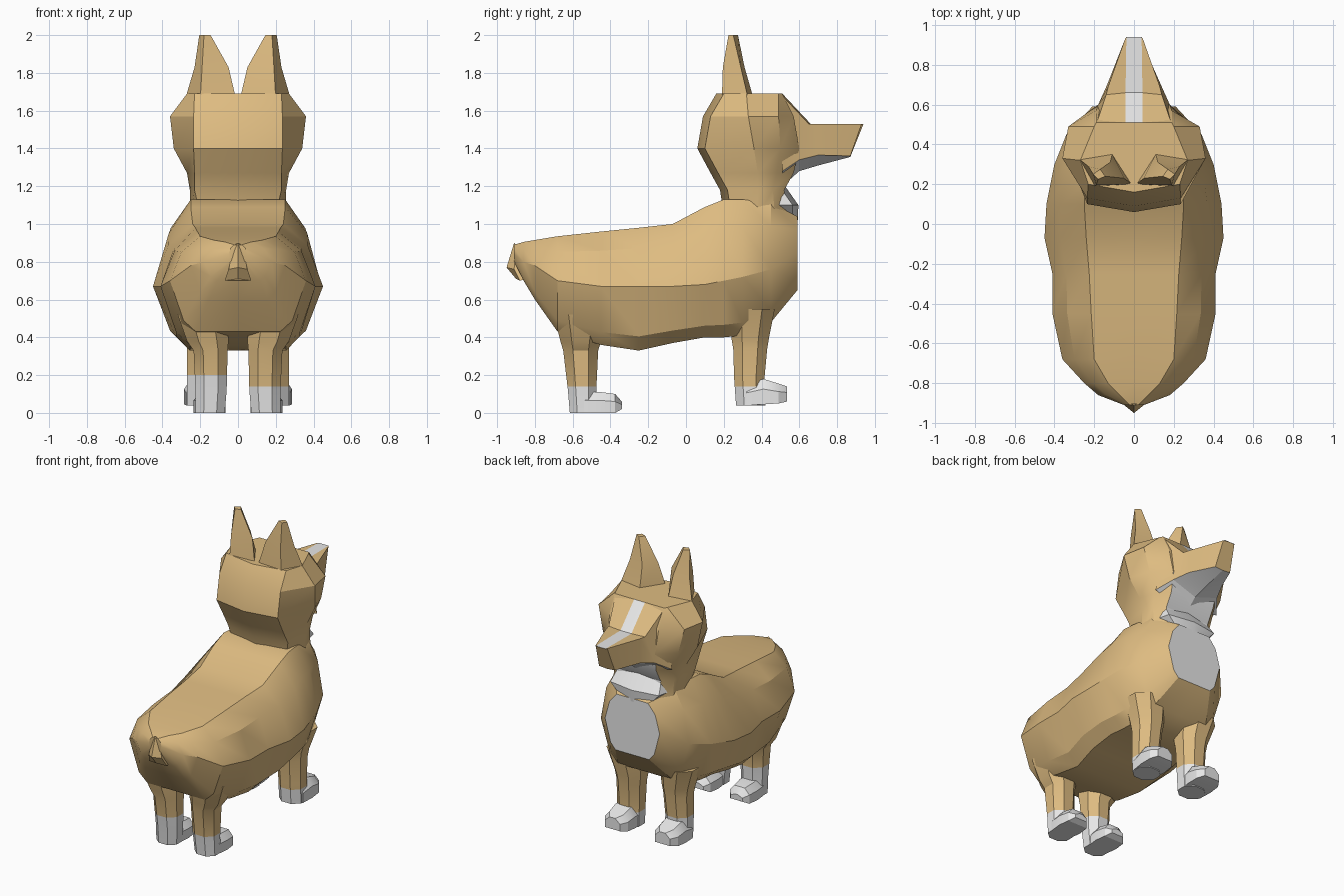
import bpy, bmesh, math
from mathutils import Vector

if "Cube" in bpy.data.objects:
    bpy.data.objects.remove(bpy.data.objects["Cube"])


def material(name, rgb):
    m = bpy.data.materials.new(name)
    m.diffuse_color = (*rgb, 1)
    m.use_nodes = True
    m.node_tree.nodes["Principled BSDF"].inputs["Base Color"].default_value = m.diffuse_color
    return m


TAN = material("tan fur", (0.73, 0.50, 0.22))
WHITE = material("white fur", (0.80, 0.80, 0.80))


def loft(name, rings, white=None, angle=28):
    """Skin closed rings of points, cap both ends; white(center, normal) picks the colour."""
    bm = bmesh.new()
    loops = [[bm.verts.new(p) for p in r] for r in rings]
    n = len(loops[0])
    for a, b in zip(loops, loops[1:]):
        for i in range(n):
            j = (i + 1) % n
            bm.faces.new((a[i], a[j], b[j], b[i]))
    bm.faces.new(loops[0])
    bm.faces.new(loops[-1])
    bmesh.ops.recalc_face_normals(bm, faces=bm.faces)
    bm.normal_update()
    if white:
        for f in bm.faces:
            f.material_index = int(white(f.calc_center_median(), f.normal))
    me = bpy.data.meshes.new(name)
    bm.to_mesh(me)
    bm.free()
    me.materials.append(TAN)
    me.materials.append(WHITE)
    ob = bpy.data.objects.new(name, me)
    bpy.context.collection.objects.link(ob)
    bpy.ops.object.select_all(action='DESELECT')
    bpy.context.view_layer.objects.active = ob
    ob.select_set(True)
    bpy.ops.object.shade_smooth_by_angle(angle=math.radians(angle))
    return ob


def mirrored(half):
    """Close a half outline that starts and ends on x = 0."""
    return half + [(-x, y, z) for x, y, z in half[-2:0:-1]]


# Body: sections along y (y, top, middle, bottom, back half width, half width)
body = [
    (-.91, .89, .84, .80, .02, .05), (-.86, .905, .80, .70, .07, .18),
    (-.80, .915, .78, .60, .13, .25), (-.68, .935, .70, .43, .20, .36),
    (-.45, .96, .67, .36, .215, .41), (-.25, .98, .67, .33, .225, .41),
    (-.07, 1.0, .67, .37, .24, .45), (.10, 1.09, .68, .40, .25, .44),
    (.20, 1.13, .70, .40, .25, .42), (.30, 1.13, .72, .41, .24, .40),
    (.45, 1.11, .76, .48, .23, .34), (.59, 1.04, .85, .65, .12, .21)]
rings = []
for y, t, m, b, tw, w in body:
    rings.append(mirrored([
        (0, y, t), (tw, y, t), (tw + .62 * (w - tw), y, t - .35 * (t - m)),
        (w, y, m), (.80 * w, y, m - .78 * (m - b)), (.62 * w, y, b), (0, y, b)]))
loft("body", rings, lambda c, n: n.y > .95 and c.y > .58)

# Head: sections along z
# (z, back y, back half width, side half width, side y, cheek x, cheek y, front half width, front y)
head = [
    (1.05, .20, .20, .25, .38, .23, .47, .17, .53),
    (1.18, .18, .23, .255, .38, .23, .46, .17, .52),
    (1.27, .13, .23, .27, .38, .24, .48, .17, .57),
    (1.40, .06, .235, .34, .36, .29, .50, .18, .60),
    (1.57, .09, .235, .36, .33, .33, .49, .19, .57),
    (1.69, .16, .23, .27, .32, .20, .49, .19, .51)]
rings = [mirrored([(0, yb, z), (hb, yb + .04, z), (w, ys, z), (cx, cy, z), (fw, yf, z), (0, yf, z)])
         for z, yb, hb, w, ys, cx, cy, fw, yf in head]
loft("head", rings, lambda c, n: c.z < 1.36 and n.y > .5 and abs(c.x) < .18)

# Snout: sections along y (top y, bottom y, top z, top half width, jaw half width, jaw z, keel z)
snout = [
    (.51, .51, 1.69, .19, .25, 1.28, 1.20), (.66, .60, 1.53, .14, .18, 1.34, 1.28),
    (.70, .70, 1.53, .13, .135, 1.365, 1.31), (.94, .87, 1.53, .045, .06, 1.36, 1.355)]
rings = []
for yt, yb, t, tw, jw, zj, zk in snout:
    s = min(.042, tw * .85)
    rings.append(mirrored([(0, yt, t), (s, yt, t), (tw, yt - .01, t), (jw, yb, zj), (0, yb, zk)]))
loft("snout", rings, lambda c, n: n.z < -.5 or (n.z > .4 and abs(c.x) < .03), 20)

# Neck tuft
tuft = [(1.20, .19, .525), (1.10, .22, .595), (1.02, .13, .592)]
loft("neck_tuft", [mirrored([(0, .42, z), (w, .42, z), (w * .85, yf - .03, z), (0, yf, z)])
                   for z, w, yf in tuft], lambda c, n: True)

# Tail stub
loft("tail", [mirrored([(0, -.91, .90), (.02, -.90, .89), (.02, -.86, .87), (0, -.86, .86)]),
              mirrored([(0, -.95, .77), (.05, -.91, .76), (.05, -.85, .76), (0, -.84, .76)]),
              mirrored([(0, -.90, .71), (.07, -.88, .70), (.06, -.84, .71), (0, -.84, .72)])])

# Ears
ear = [
    [(.01, .20, 1.66), (.20, .19, 1.66), (.28, .33, 1.66), (.11, .35, 1.69)],
    [(.05, .23, 1.83), (.19, .195, 1.83), (.23, .29, 1.83), (.12, .31, 1.83)],
    [(.145, .24, 2.0), (.18, .225, 2.0), (.205, .25, 2.0), (.17, .275, 2.0)]]
for side, label in ((1, "right"), (-1, "left")):
    loft(label + "_ear", [[(side * x, y, z) for x, y, z in r] for r in ear])


def octagon(x0, x1, y0, y1, z, k=.28):
    a, b = k * (x1 - x0), k * (y1 - y0)
    return [(x0 + a, y0, z), (x1 - a, y0, z), (x1, y0 + b, z), (x1, y1 - b, z),
            (x1 - a, y1, z), (x0 + a, y1, z), (x0, y1 - b, z), (x0, y0 + b, z)]


def leg(name, side, rows, sock):
    """rows: (z, x0, x1, y0, y1) from top to bottom, with an extra ring at the sock line."""
    out = []
    for p, q in zip(rows, rows[1:] + [None]):
        out.append(p)
        if q and p[0] > sock > q[0]:
            t = (p[0] - sock) / (p[0] - q[0])
            out.append(tuple(u + t * (v - u) for u, v in zip(p, q)))
    rings = [[(side * x, y, z) for x, y, z in octagon(x0, x1, y0, y1, z)]
             for z, x0, x1, y0, y1 in out]
    loft(name, rings, lambda c, n: c.z < sock)


def paw(name, side, x0, x1, rows):
    """rows: (y, bottom z, top z, inset)"""
    rings = []
    for y, b, t, i in rows:
        u, v, h = x0 + i, x1 - i, t - b
        rings.append([(side * x, y, z) for x, z in (
            (u, b), (v, b), (v, b + .6 * h), (v - .035, t), (u + .035, t), (u, b + .6 * h))])
    loft(name, rings, lambda c, n: True)


# Legs and paws
for side, label in ((1, "right"), (-1, "left")):
    sock = .14 if side > 0 else .20
    leg(label + "_rear_leg", side, [
        (.52, .06, .32, -.70, -.42), (.38, .05, .27, -.665, -.45), (.33, .055, .235, -.65, -.465),
        (.12, .06, .225, -.625, -.475), (0, .07, .225, -.615, -.475)], sock)
    paw(label + "_rear_paw", side, .065, .235,
        [(-.54, 0, .11, .01), (-.45, 0, .11, 0), (-.375, 0, .10, .01), (-.34, .02, .06, .04)])
    leg(label + "_front_leg", side, [
        (.55, .08, .33, .23, .47), (.40, .08, .28, .24, .44), (.34, .09, .27, .25, .43),
        (.18, .10, .27, .255, .415), (.04, .10, .27, .265, .42)], sock)
    paw(label + "_front_paw", side, .10, .285,
        [(.32, .04, .15, .01), (.41, .045, .18, 0), (.49, .05, .155, .005), (.535, .06, .14, .035)])
